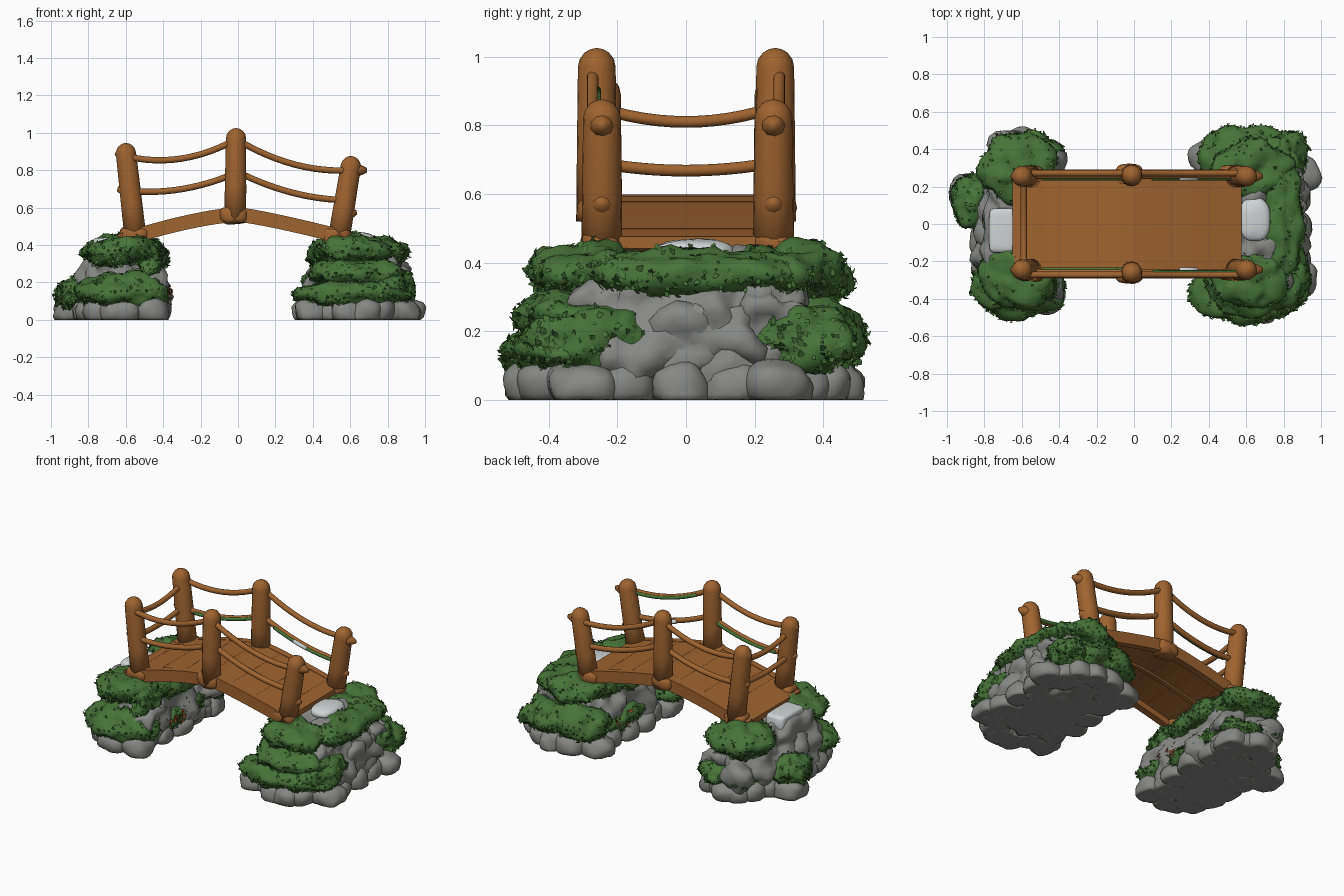
import bpy, bmesh, math, random
from mathutils import Vector, noise

random.seed(4)
if "Cube" in bpy.data.objects:
    bpy.data.objects.remove(bpy.data.objects["Cube"])


def material(name, rgb):
    m = bpy.data.materials.new(name)
    m.use_nodes = True
    m.diffuse_color = (*rgb, 1)
    bsdf = m.node_tree.nodes["Principled BSDF"]
    bsdf.inputs["Base Color"].default_value = (*rgb, 1)
    bsdf.inputs["Roughness"].default_value = 0.9
    return m


WOOD = material("warm wood", (0.345, 0.125, 0.029))
STONE = material("grey stone", (0.24, 0.245, 0.235))
MOSS = material("moss green", (0.062, 0.172, 0.038))
PALE = material("pale stone", (0.62, 0.66, 0.67))
RUST = material("russet leaf", (0.30, 0.07, 0.025))


def finish(bm, name, mat, smooth=True):
    bmesh.ops.recalc_face_normals(bm, faces=bm.faces)
    me = bpy.data.meshes.new(name)
    bm.to_mesh(me)
    bm.free()
    me.materials.append(mat)
    for p in me.polygons:
        p.use_smooth = smooth
    ob = bpy.data.objects.new(name, me)
    bpy.context.collection.objects.link(ob)


def tube(bm, pts, radii, sides=12):
    """Sweep a circle along points, closing both ends."""
    pts = [Vector(p) for p in pts]
    rings, q, last = [], None, None
    for i, p in enumerate(pts):
        t = (pts[min(i + 1, len(pts) - 1)] - pts[max(i - 1, 0)]).normalized()
        q = t.to_track_quat('Z', 'Y') if q is None else last.rotation_difference(t) @ q
        last = t
        angles = [math.tau * k / sides for k in range(sides)]
        rings.append([bm.verts.new(p + q @ Vector((math.cos(a), math.sin(a), 0)) * radii[i])
                      for a in angles])
    for a, b in zip(rings, rings[1:]):
        for k in range(sides):
            n = (k + 1) % sides
            bm.faces.new((a[k], a[n], b[n], b[k]))
    bm.faces.new(rings[0][::-1])
    bm.faces.new(rings[-1])


def blob(bm, c, s, amp=0.0, freq=6, power=1.0, taper=0.0, level=3):
    """Lumpy ellipsoid, flattened on the ground; a low power makes it boxy."""
    for v in bmesh.ops.create_icosphere(bm, subdivisions=level, radius=1)["verts"]:
        n = v.co.copy()
        d = Vector([math.copysign(abs(k) ** power, k) for k in n])
        k = 1 - taper * (d.z + 1) / 2
        p = Vector((c[0] + d.x * s[0] * k, c[1] + d.y * s[1] * k, c[2] + d.z * s[2]))
        p += n * amp * (noise.noise(p * freq) + 0.5 * noise.noise(p * freq * 2.3))
        p.z = max(p.z, 0.0)
        v.co = p


def leaf(bm, p, n, size):
    """Small pointed kite lying roughly against a surface."""
    r = Vector([random.uniform(-1, 1) for _ in range(3)])
    side = n.cross(r).normalized()
    out = (side.cross(n) + n * random.uniform(0.05, 0.6)).normalized()
    tip = p + out * size
    tip.z = max(tip.z, 0.02)
    mid = p + out * size * 0.45 + n * size * 0.12
    w = side * size * 0.35
    bm.faces.new([bm.verts.new(k) for k in (p - n * 0.004, mid + w, tip, mid - w)])


def moss_pads(name, pads, density=0.6):
    bm = bmesh.new()
    for x, y, z, rx, ry, rz in pads:
        blob(bm, (x, y, z), (rx, ry, rz), 0.04, 9, 0.97, 0.12, 4)
    bm.normal_update()
    spots = [(f.calc_center_median(), f.normal.copy()) for f in bm.faces]
    for p, n in spots:
        # thickest fringe around the rims
        if random.random() < density * (0.75 - 0.65 * n.z):
            leaf(bm, p, n, random.uniform(0.014, 0.032))
    finish(bm, name, MOSS)


def base_stones(name, cx, a, b, extras):
    bm = bmesh.new()
    count = 17
    for i in range(count):
        t = math.tau * (i + random.uniform(-0.2, 0.2)) / count
        r = random.uniform(0.078, 0.1)
        blob(bm, (cx + a * math.cos(t), b * math.sin(t), 0.04),
             (r, r * 1.05, random.uniform(0.065, 0.085)), 0.02, 8, 0.85)
    for x, y, r in extras:
        blob(bm, (x, y, 0.04), (r, r, 0.075), 0.025, 8, 0.85)
    finish(bm, name, STONE)


def rock_body(name, cx, rx, ry, ledges):
    bm = bmesh.new()
    blob(bm, (cx, 0, 0.19), (rx, ry, 0.23), 0.07, 7, 0.68, 0.28, 5)
    for x, y, z, r in ledges:
        blob(bm, (x, y, z), (r, r * 1.3, r), 0.07, 10, 0.85)
    finish(bm, name, STONE)


# Rock mounds
rock_body("left_mound_rock", 0.64, 0.3, 0.44,
          [(0.81, 0.12, 0.19, 0.1), (0.81, -0.03, 0.17, 0.1), (0.81, 0.25, 0.25, 0.09), (0.79, -0.22, 0.27, 0.08)])
rock_body("right_mound_rock", -0.62, 0.25, 0.43,
          [(-0.75, -0.05, 0.2, 0.1), (-0.48, 0.3, 0.18, 0.09), (-0.48, -0.3, 0.2, 0.09), (-0.66, 0.33, 0.15, 0.12)])
base_stones("left_base_stones", 0.64, 0.24, 0.44,
            [(0.885, 0.27, 0.105), (0.875, -0.29, 0.105), (0.4, 0.35, 0.1), (0.4, -0.36, 0.1)])
base_stones("right_base_stones", -0.62, 0.17, 0.41,
            [(-0.88, 0.16, 0.115), (-0.46, 0.36, 0.09), (-0.46, -0.39, 0.09)])

# Moss tiers, with a band along each inner slope
moss_pads("left_moss_cap", [(0.63, 0.29, 0.375, 0.22, 0.17, 0.078), (0.62, -0.29, 0.375, 0.22, 0.17, 0.078),
                            (0.79, 0.02, 0.37, 0.12, 0.34, 0.07), (0.45, 0, 0.36, 0.08, 0.28, 0.07)])
moss_pads("left_moss_skirt", [(0.61, -0.36, 0.14, 0.33, 0.18, 0.075), (0.64, -0.33, 0.25, 0.27, 0.17, 0.075),
                              (0.61, 0.35, 0.18, 0.29, 0.19, 0.11), (0.81, -0.28, 0.18, 0.13, 0.2, 0.1),
                              (0.81, 0.34, 0.17, 0.12, 0.16, 0.1), (0.42, 0.02, 0.13, 0.06, 0.3, 0.06)])
moss_pads("right_moss_cap", [(-0.62, 0.29, 0.355, 0.22, 0.2, 0.1), (-0.62, -0.28, 0.37, 0.215, 0.18, 0.08),
                             (-0.46, 0, 0.35, 0.08, 0.28, 0.08)])
moss_pads("right_moss_skirt", [(-0.58, 0.37, 0.13, 0.2, 0.13, 0.05), (-0.61, -0.32, 0.15, 0.26, 0.2, 0.1),
                               (-0.87, 0.12, 0.14, 0.1, 0.15, 0.09), (-0.47, -0.27, 0.3, 0.07, 0.13, 0.1),
                               (-0.43, 0.02, 0.13, 0.055, 0.28, 0.06)])

# Pale landing stones
bm = bmesh.new()
blob(bm, (0.645, 0.02, 0.43), (0.085, 0.12, 0.042), 0.01, 8, 0.8)
finish(bm, "left_landing_stone", PALE)
bm = bmesh.new()
blob(bm, (-0.705, -0.035, 0.385), (0.07, 0.12, 0.055), 0, 8, 0.3)
finish(bm, "right_landing_stone", PALE)

# Russet leaves on the inner slopes
bm = bmesh.new()
for s in (-1, 1):
    for _ in range(22):
        p = Vector((s * random.uniform(0.36, 0.38), s * random.uniform(0.05, 0.22), random.uniform(0.11, 0.18)))
        leaf(bm, p, Vector((-s, 0, 0.3)).normalized(), 0.03)
finish(bm, "russet_leaves", RUST, False)


# Arched deck
def deck_z(x):
    return 0.6 - 0.13 * (abs(x) / 0.6) ** (1.45 if x < 0 else 1.2)


def arch_strip(bm, x0, x1, y0, y1, drop, thick, steps):
    rows = []
    for i in range(steps + 1):
        x = x0 + (x1 - x0) * i / steps
        top = deck_z(x) - drop
        rows.append([bm.verts.new(c) for c in ((x, y0, top), (x, y1, top), (x, y1, top - thick), (x, y0, top - thick))])
    for a, b in zip(rows, rows[1:]):
        for k in range(4):
            bm.faces.new((a[k], a[k - 1], b[k - 1], b[k]))
    bm.faces.new(rows[0])
    bm.faces.new(rows[-1][::-1])


START, END, PLANKS = -0.65, 0.575, 14
bm = bmesh.new()
w = (END - START) / PLANKS
for i in range(PLANKS):
    x = START + i * w
    arch_strip(bm, x, x + w, -0.28, 0.28, 0.0008 * (i % 2), 0.035, 2)
finish(bm, "deck_planks", WOOD, False)
bm = bmesh.new()
for y in (-0.27, 0, 0.27):
    half = 0.022 if y else 0.014
    arch_strip(bm, START + 0.02, END - 0.01, y - half, y + half, -0.002 if y else 0.028, 0.078 if y else 0.02, 20)
finish(bm, "deck_beams", WOOD, False)

# Posts, brackets, stubs and handrails, repeated on both sides
POSTS = [((-0.545, 0.41), (-0.605, 0.945)), ((-0.015, 0.52), (-0.01, 1.025)), ((0.535, 0.41), (0.612, 0.875))]
RAILS = [((-0.6, 0.875), (0, 0.97), 0.06), ((-0.59, 0.69), (0, 0.79), 0.04),
         ((0, 0.96), (0.61, 0.8), 0.05), ((0, 0.79), (0.58, 0.64), 0.035)]
STUBS = [((-0.59, 0.88), (-0.655, 0.895)), ((-0.57, 0.69), (-0.645, 0.7)),
         ((0.6, 0.8), (0.69, 0.8)), ((0.57, 0.57), (0.635, 0.575))]
MOSSY = {(1, 1), (1, 3), (-1, 1), (-1, 2)}


def sagging(a, b, sag, steps=12):
    a, b = Vector(a), Vector(b)
    return [a.lerp(b, i / steps) - Vector((0, 0, sag * 4 * (i / steps) * (1 - i / steps))) for i in range(steps + 1)]


posts, rails, stubs, brackets, rail_moss, rail_pale = [bmesh.new() for _ in range(6)]
for s in (-1, 1):
    end_y = s * 0.25 + 0.005
    for (x0, z0), (x1, z1) in POSTS:
        y = s * 0.26 if abs(x0) < 0.1 else end_y
        a, b = Vector((x0, y, z0)), Vector((x1, y, z1))
        up = (b - a).normalized()
        r = 0.055
        dome = [math.radians(d) for d in (0, 25, 50, 70, 86)]
        tube(posts, [a, a.lerp(b, 0.4)] + [b - up * r * (1 - math.sin(d)) for d in dome],
             [0.06, 0.058] + [r * math.cos(d) for d in dome], 18)
        # squat knot around the foot
        blob(brackets, (x0 - 0.01, y, z0 + 0.04), (0.075, 0.058, 0.045), 0.01, 12, 0.6)
    for i, ((x0, z0), (x1, z1), sag) in enumerate(RAILS):
        y = s * (0.272 if i % 2 == 0 else 0.258)
        path = sagging((x0, y, z0), (x1, y, z1), sag)
        tube(rails, path, [0.017] * len(path))
        # growth clinging to the inner face of some rails
        strip = [p - Vector((0, s * 0.013, 0.003)) for p in path]
        if (s, i) in MOSSY:
            tube(rail_moss, strip[2:-1], [0.012] * len(strip[2:-1]), 8)
        if i == 3:
            tube(rail_pale, strip[5:8], [0.0135] * 3, 8)
    for (x0, z0), (x1, z1) in STUBS:
        tube(stubs, [(x0, end_y, z0), ((x0 + x1) / 2, end_y, z0), (x1, end_y, z1)], [0.04, 0.034, 0.012], 9)

# Ropes closing one end
for z, sag in ((0.85, 0.04), (0.69, 0.022)):
    path = sagging((-0.59, -0.25, z), (-0.59, 0.25, z), sag)
    tube(rails, path, [0.017] * len(path))

for bm, name, mat in ((posts, "posts", WOOD), (rails, "handrails", WOOD), (stubs, "branch_stubs", WOOD),
                      (brackets, "post_knots", WOOD), (rail_moss, "handrail_moss", MOSS),
                      (rail_pale, "handrail_lichen", PALE)):
    finish(bm, name, mat)
